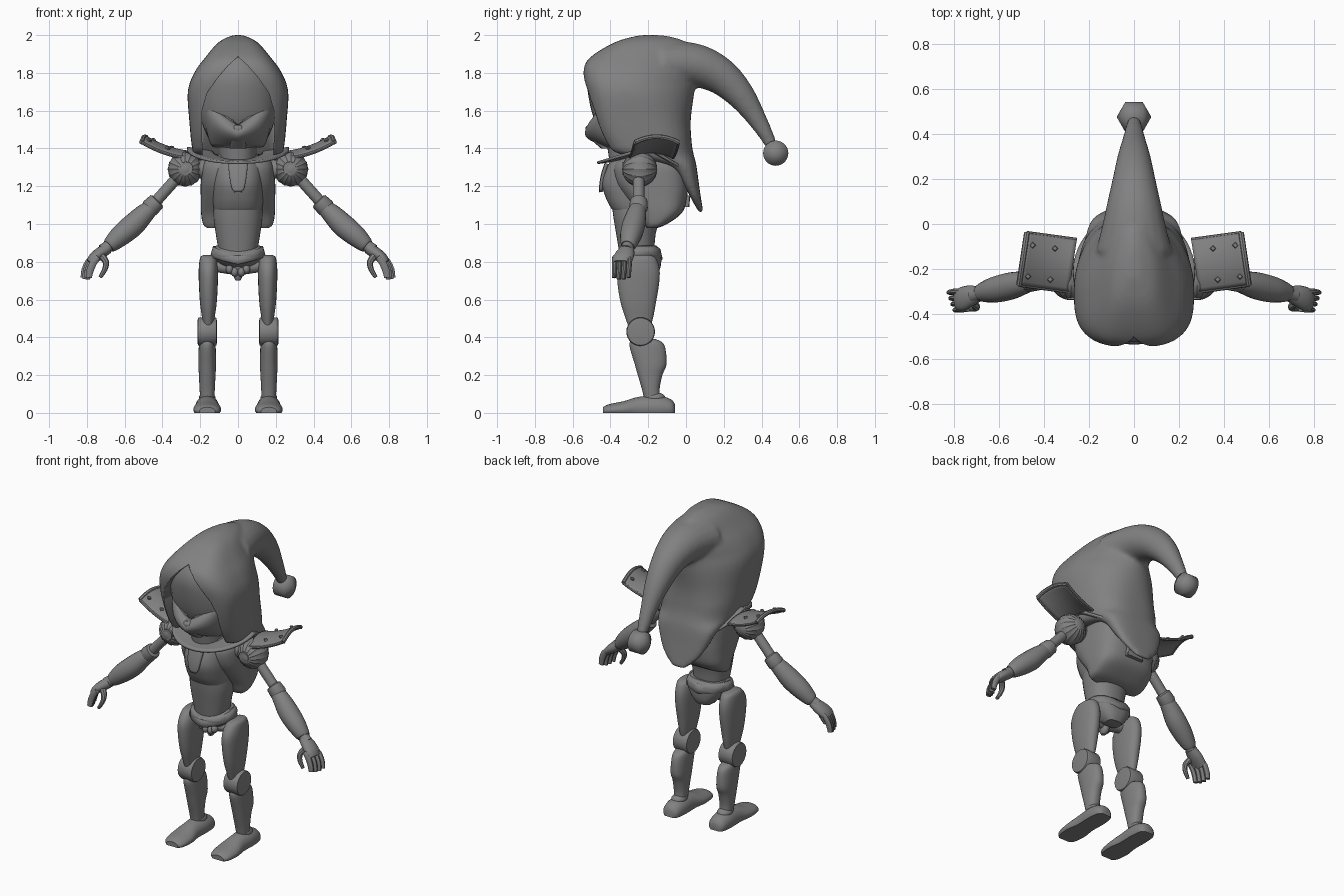
import bpy, bmesh
from math import sin, cos, pi, atan2, radians
from mathutils import Vector, Matrix

if "Cube" in bpy.data.objects:
    bpy.data.objects.remove(bpy.data.objects["Cube"])

grey = bpy.data.materials.new("plain_grey")
grey.use_nodes = True
grey.diffuse_color = (0.22, 0.22, 0.22, 1)
grey.node_tree.nodes["Principled BSDF"].inputs["Base Color"].default_value = (0.22, 0.22, 0.22, 1)


def finish(name, bm, mirror=False, angle=40):
    """Turn a bmesh into a shaded object, mirrored across x when asked."""
    bmesh.ops.recalc_face_normals(bm, faces=bm.faces)
    me = bpy.data.meshes.new(name)
    bm.to_mesh(me)
    bm.free()
    me.materials.append(grey)
    me.shade_smooth()
    me.set_sharp_from_angle(angle=radians(angle))
    ob = bpy.data.objects.new(name, me)
    bpy.context.collection.objects.link(ob)
    if mirror:
        mod = ob.modifiers.new("mirror", "MIRROR")
        mod.use_mirror_merge = False
    return ob


def spline(rows, k=4):
    """Catmull-Rom resampling of equal-length rows of numbers."""
    out = []
    for i in range(len(rows) - 1):
        a, b, c, d = (rows[max(0, min(len(rows) - 1, i + j))] for j in (-1, 0, 1, 2))
        for s in range(k):
            t = s / k
            out.append([q + t * (r - p + t * (2 * p - 5 * q + 4 * r - o + t * (3 * (q - r) + o - p))) / 2
                        for p, q, r, o in zip(a, b, c, d)])
    return out + [list(rows[-1])]


def ring(c, ax, ay, rx, ry, n=24, p=2.0):
    pts = []
    for i in range(n):
        a = 2 * pi * i / n
        u, v = cos(a), sin(a)
        k = (abs(u) ** p + abs(v) ** p) ** (-1 / p)
        pts.append(Vector(c) + Vector(ax) * (u * k * rx) + Vector(ay) * (v * k * ry))
    return pts


def loft(bm, rings):
    vs = [[bm.verts.new(q) for q in r] for r in rings]
    n = len(vs[0])
    for a, b in zip(vs, vs[1:]):
        for i in range(n):
            bm.faces.new((a[i], a[(i + 1) % n], b[(i + 1) % n], b[i]))
    bm.faces.new(vs[0])
    bm.faces.new(vs[-1])


def stack(name, rows, x=0, p=2.3, mirror=False):
    """Horizontal sections from rows of (z, y_front, y_back, half_width)."""
    bm = bmesh.new()
    loft(bm, [ring((x, (y0 + y1) / 2, z), (1, 0, 0), (0, 1, 0), abs(w), abs(y1 - y0) / 2, 32, p)
              for z, y0, y1, w in spline(rows)])
    return finish(name, bm, mirror)


def hood_ring(z, y0, y1, w, n=48):
    """Broad squarish front; the back tapers above and fills out below."""
    mid = y0 + .42 * (y1 - y0)
    fullness = 1.65 + 1.1 * max(0, min(1, (1.75 - z) / .3))
    front = ring((0, mid, z), (1, 0, 0), (0, 1, 0), w, mid - y0, n, 3.5)
    back = ring((0, mid, z), (1, 0, 0), (0, 1, 0), w, y1 - mid, n, fullness)
    return back[:n // 2] + front[n // 2:]


def tube_rings(rows, ref=(0, 1, 0), n=20, k=4):
    """Sections along a path from rows of (x, y, z, radius_along_ref, other_radius)."""
    rows = spline(rows, k)
    pts = [Vector(r[:3]) for r in rows]
    out = []
    for i, r in enumerate(rows):
        t = (pts[min(i + 1, len(pts) - 1)] - pts[max(i - 1, 0)]).normalized()
        side = (Vector(ref) - t * t.dot(Vector(ref))).normalized()
        out.append(ring(pts[i], side, t.cross(side), r[3], r[4], n))
    return out


def tube(name, rows, ref=(0, 1, 0), n=20, k=4, mirror=True):
    bm = bmesh.new()
    loft(bm, tube_rings([r if len(r) == 5 else (*r, r[3]) for r in rows], ref, n, k))
    return finish(name, bm, mirror)


def sheet(name, fn, nu, nv, thick, closed=False, mirror=False):
    """Thin plate from fn(u, v) with u and v in 0..1."""
    bm = bmesh.new()
    vs = [[bm.verts.new(fn(i / nu, j / nv)) for j in range(nv + 1)] for i in range(nu + (not closed))]
    for i in range(nu):
        a, b = vs[i], vs[(i + 1) % len(vs)]
        for j in range(nv):
            bm.faces.new((a[j], b[j], b[j + 1], a[j + 1]))
    ob = finish(name, bm, mirror)
    mod = ob.modifiers.new("thickness", "SOLIDIFY")
    mod.thickness, mod.offset = thick, 0
    return ob


def ball(name, c, size, mirror=False, u=24, v=12):
    bm = bmesh.new()
    bmesh.ops.create_uvsphere(bm, u_segments=u, v_segments=v, radius=1)
    bmesh.ops.transform(bm, matrix=Matrix.Translation(c) @ Matrix.Diagonal((*size, 1)), verts=bm.verts)
    return finish(name, bm, mirror)


# Hood: head volume with a back flap, fused with the drooping tail
bm = bmesh.new()
loft(bm, [hood_ring(*r) for r in spline(
    [(2.0, -.24, -.12, .025), (1.965, -.37, 0, .1), (1.88, -.51, .05, .175), (1.8, -.545, .06, .232),
     (1.7, -.53, .045, .266), (1.55, -.495, .025, .258), (1.43, -.445, .03, .247), (1.37, -.38, .04, .235),
     (1.31, -.1, .055, .205), (1.2, -.01, .07, .16), (1.12, .035, .082, .11), (1.06, .07, .092, .04)])])
loft(bm, tube_rings([(0, -.12, 1.84, .17, .13), (0, .0, 1.845, .14, .12), (0, .1, 1.825, .118, .11),
                     (0, .2, 1.77, .095, .095), (0, .29, 1.68, .075, .076), (0, .36, 1.58, .055, .056),
                     (0, .42, 1.48, .039, .04), (0, .455, 1.41, .03, .03)], ref=(1, 0, 0)))
hood = finish("hood", bm)
mod = hood.modifiers.new("fuse", "REMESH")
mod.mode, mod.voxel_size, mod.use_smooth_shade = "VOXEL", 0.012, True
mod = hood.modifiers.new("relax", "SMOOTH")
mod.factor, mod.iterations = 0.5, 8

# Face opening cut into the hood
half = [(0, 1.885), (.05, 1.84), (.11, 1.77), (.165, 1.69), (.19, 1.6), (.19, 1.45), (.18, 1.2)]
outline = half + [(-x, z) for x, z in reversed(half[1:])]
bm = bmesh.new()
loft(bm, [[(x, y, z) for x, z in outline] for y in (-.75, -.22)])
cutter = finish("opening_cutter", bm, angle=1)
cutter.hide_render = True
cutter.display_type = "WIRE"
mod = hood.modifiers.new("opening", "BOOLEAN")
mod.operation, mod.solver, mod.object = "DIFFERENCE", "EXACT", cutter

# Pompom, wide-sided around the x axis
bm = bmesh.new()
bmesh.ops.create_uvsphere(bm, u_segments=28, v_segments=3, radius=.077,
                          matrix=Matrix.Translation((0, .475, 1.375)) @ Matrix.Rotation(pi / 2, 4, "Y"))
finish("pompom", bm, angle=65)

# Face: visor, V-topped lower mask, brow rails, mouth pod, neck
stack("visor", [(1.92, -.4, -.2, .06), (1.88, -.475, -.2, .11), (1.8, -.52, -.2, .17), (1.7, -.52, -.2, .2),
                (1.55, -.485, -.2, .195), (1.42, -.41, -.2, .14)], p=2)


def mask_at(u, v):
    th = (u * 2 - 1) * radians(80)
    x = .195 * sin(th) * (.68 + .32 * v ** .7)
    z = 1.41 + (.11 + .7 * abs(x)) * v
    return x, -.34 - cos(th) * (.08 + .11 * sin(pi * .8 * v)), z


sheet("lower_mask", mask_at, 32, 10, .012)
tube("brow_rails", [(*mask_at(.55 + .045 * i, 1), .01) for i in range(11)], n=8, k=1)
stack("mouth_pod", [(1.525, -.52, -.46, .015), (1.505, -.532, -.45, .034), (1.46, -.515, -.42, .042),
                    (1.4, -.45, -.38, .042)], p=3)
stack("neck", [(1.43, -.42, -.12, .1), (1.3, -.4, -.1, .1)])


# Collar: flared ring sloping down to front and back
def collar_at(u, v):
    a = 2 * pi * u
    r = .13 + v * .13
    y = -.21 + r * sin(a)
    drop = .3 * max(0, -.2 - y) + .6 * max(0, y + .2)
    return r * 1.04 * cos(a), y, 1.385 + .02 * v - drop


sheet("collar", collar_at, 48, 6, .014, closed=True)


# Shoulder pads with raised rim and rivets
def pad_at(u, v):
    return .255 + .22 * u + .035 * v, -.07 + .03 * u - .23 * v, \
        1.352 + .03 * u + .05 * u * u + .03 * (1 - (2 * v - 1) ** 2)


sheet("shoulder_pads", pad_at, 12, 12, .016, mirror=True)
tube("pad_rims", [(*pad_at(1, i / 8), .013) for i in range(9)], ref=(1, 0, 0), n=8, k=1)
for v in (0, 1):
    tube("pad_side_rims", [(*pad_at(i / 8, v), .009) for i in range(9)], n=8, k=1)
for u in (.4, .85):
    for v in (.22, .82):
        ball("pad_rivets", Vector(pad_at(u, v)) + Vector((0, 0, .01)), (.015, .015, .012), True, 4, 4)

# Ribbed shoulder joints with hub caps
hub = Vector((.28, -.245, 1.29))
bm = bmesh.new()
bmesh.ops.create_uvsphere(bm, u_segments=32, v_segments=14, radius=.093)
for vert in bm.verts:
    if round(atan2(vert.co.y, vert.co.x) / (pi / 16)) % 2 and abs(vert.co.z) < .085:
        vert.co *= .96
bmesh.ops.transform(bm, matrix=Matrix.Translation(hub) @ Matrix.Rotation(pi / 2, 4, "X"), verts=bm.verts)
finish("shoulder_joints", bm, True, 25)
tube("shoulder_caps", [(.273, -.31, 1.295, .036), (.273, -.335, 1.295, .034)], ref=(1, 0, 0), k=1)
tube("shoulder_axles", [(.1, -.24, 1.29, .05), (.25, -.25, 1.29, .05)], k=1)

# Arms
tube("upper_arms", [(.3, -.25, 1.27, .03), (.47, -.25, 1.08, .03)], k=1)
tube("elbow_cuffs", [(.425, -.25, 1.125, .036), (.43, -.25, 1.12, .046), (.465, -.252, 1.085, .05),
                     (.475, -.254, 1.075, .043)], k=1)
tube("forearms", [(.455, -.253, 1.09, .042), (.5, -.263, 1.05, .053), (.555, -.277, .995, .061),
                  (.62, -.292, .94, .057), (.67, -.303, .895, .044), (.685, -.308, .882, .036)])
tube("wrists", [(.67, -.303, .895, .03), (.715, -.315, .86, .034)], k=1)

# Hands: palm, four fingers side by side reaching down, slim thumb
tube("palms", [(.69, -.31, .872, .035, .03), (.73, -.32, .845, .048, .032), (.765, -.333, .818, .052, .028),
               (.785, -.337, .795, .046, .02)])
for i in range(4):
    x, y = .004 - .009 * i, -.3 - .026 * i
    tip = .704 + .008 * abs(i - 1.5)
    tube("fingers", [(x + .762, y, .825, .013, .015), (x + .787, y, .797, .014, .02),
                     (x + .806, y - .002, .755, .013, .02), (x + .813, y - .004, tip, .011, .017)], n=10, k=2)
tube("thumbs", [(.725, -.345, .835, .02), (.7, -.365, .8, .017), (.705, -.375, .76, .014),
                (.73, -.378, .718, .01)], n=8, k=3)

# Torso: chest, wrap-around shell cut back towards its foot, abdomen, chest shield
stack("chest", [(1.37, -.36, -.1, .11), (1.31, -.415, -.04, .135), (1.22, -.445, -.02, .14),
                (1.14, -.425, -.02, .138), (1.09, -.4, -.05, .132), (1.07, -.385, -.08, .125)], p=2.6)
stack("body_shell", [(.98, -.21, -.15, .165), (1.0, -.225, -.1, .185), (1.06, -.26, -.02, .196),
                     (1.14, -.325, .005, .197), (1.22, -.375, .01, .197), (1.31, -.385, .005, .19),
                     (1.36, -.33, -.04, .155)], p=3.4)
stack("abdomen", [(1.13, -.395, -.1, .125), (1.04, -.385, -.13, .13), (.95, -.37, -.16, .118),
                  (.83, -.35, -.17, .098)])
sheet("chest_shield", lambda u, v: ((2 * u - 1) * (.015 + .037 * v ** .4), -.452 + .03 * v * v
                                    + 1.5 * ((2 * u - 1) * .05) ** 2, 1.17 + .15 * v), 8, 10, .018)
stack("back_bracket", [(1.09, -.02, .018, .06), (1.15, -.02, .022, .06)], p=8)

# Pelvis, belt lip and groin joints
stack("pelvis", [(.735, -.23, -.15, .05), (.77, -.3, -.135, .085), (.82, -.365, -.13, .125),
                 (.86, -.35, -.135, .135), (.885, -.31, -.155, .115)], p=2.6)


def belt_at(u, v):
    c, s = cos(2 * pi * u), sin(2 * pi * u)
    r = .14 - .014 * v
    return r * c, -.25 + r * .86 * s, .798 + .052 * v + .03 * abs(c) + .012 * s


sheet("belt", belt_at, 40, 2, .014, closed=True)
tube("groin_joints", [(.0, -.27, .76, .032), (.1, -.26, .775, .032), (.15, -.25, .785, .026)], k=1)
for x, z in ((.018, .745), (.045, .76)):
    ball("groin_studs", (x, -.3, z), (.02, .025, .025), True, 12, 8)
stack("groin_post", [(.7, -.29, -.26, .012), (.72, -.3, -.24, .022), (.78, -.31, -.23, .03)])

# Legs
stack("thighs", [(.835, -.28, -.19, .028), (.82, -.32, -.16, .044), (.76, -.36, -.14, .051),
                 (.68, -.362, -.143, .05), (.58, -.345, -.16, .044), (.5, -.32, -.175, .033),
                 (.42, -.29, -.2, .024)], x=.157, mirror=True)
tube("knees", [(.112, -.24, .43, .058), (.114, -.24, .43, .072), (.122, -.24, .43, .076), (.204, -.24, .43, .076),
               (.212, -.24, .43, .072), (.214, -.24, .43, .058)], n=28, k=1)
stack("shins", [(.39, -.28, -.16, .035), (.36, -.3, -.115, .044), (.26, -.272, -.103, .047),
                (.2, -.255, -.125, .044), (.12, -.232, -.14, .04), (.06, -.22, -.13, .036)], x=.163, mirror=True)
ball("ankles", (.163, -.165, .08), (.044, .055, .03), True)

# Feet: flat-soled lofts from heel to toe
bm = bmesh.new()
rings = []
for y, w, h in spline([(-.058, .03, .045), (-.08, .054, .072), (-.15, .064, .092), (-.25, .062, .085),
                       (-.33, .074, .062), (-.41, .066, .045), (-.44, .042, .03)]):
    pts = ring((.163, y, h * .3), (1, 0, 0), (0, 0, 1), w, h * .7, 28)
    rings.append([(q.x, q.y, max(0, q.z)) for q in pts])
loft(bm, rings)
finish("feet", bm, True)
